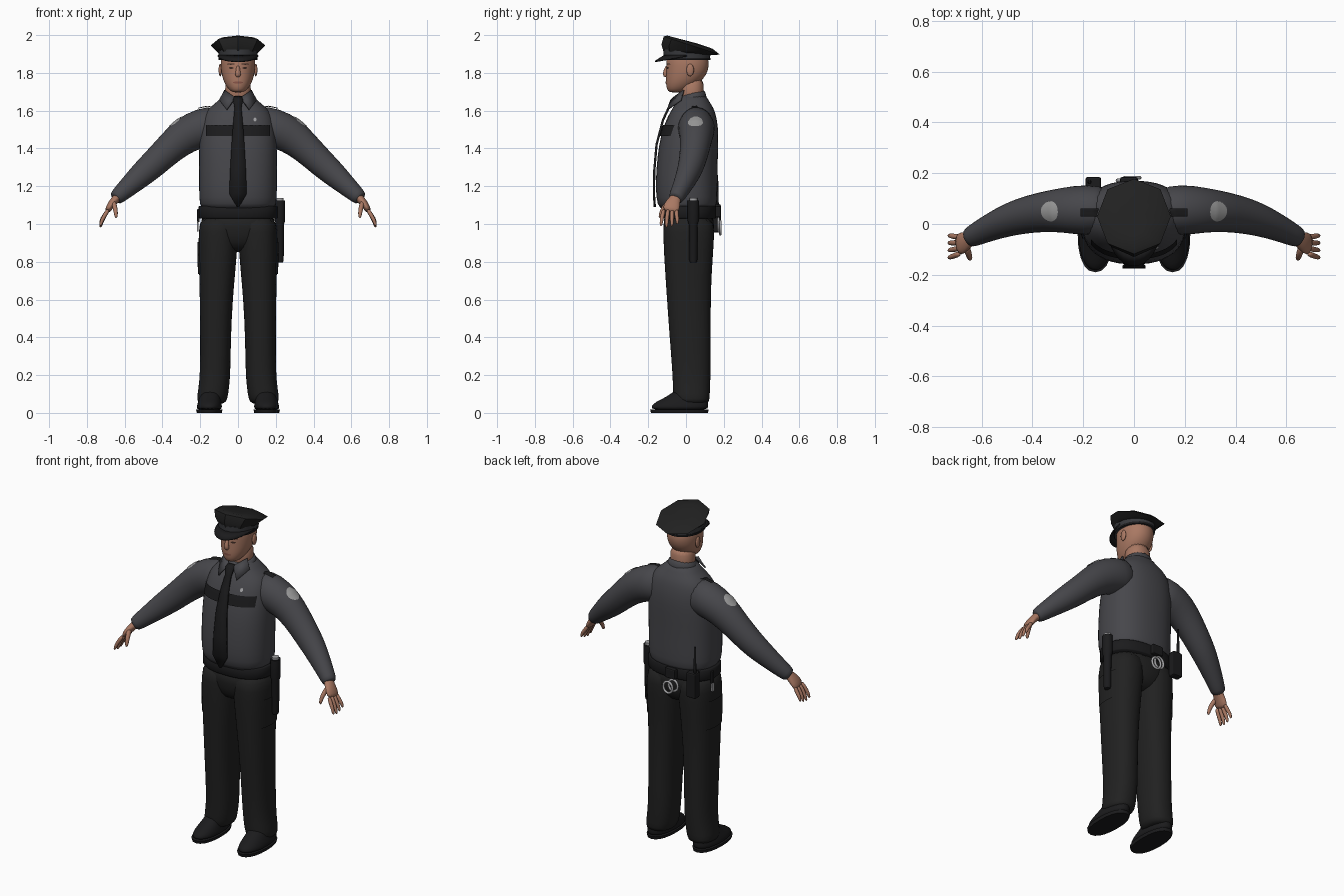
import bpy, bmesh, math
from mathutils import Vector, Matrix

cube = bpy.data.objects.get("Cube")
if cube:
    bpy.data.objects.remove(cube, do_unlink=True)


def material(name, r, g, b):
    m = bpy.data.materials.new(name)
    m.use_nodes = True
    m.diffuse_color = (r, g, b, 1)
    bsdf = m.node_tree.nodes["Principled BSDF"]
    bsdf.inputs["Base Color"].default_value = (r, g, b, 1)
    bsdf.inputs["Roughness"].default_value = 0.8
    return m


SHIRT = material("shirt_grey", .062, .062, .07)
CLOTH = material("trouser_black", .015, .015, .015)
BLACK = material("gear_black", .011, .011, .012)
SKIN = material("skin", .40, .19, .125)
LIP = material("lip", .25, .09, .065)
DARK = material("eye_brown", .05, .025, .018)
BAND = material("band_grey", .04, .042, .047)
PATCH = material("patch_grey", .32, .32, .32)
METAL = material("metal", .38, .38, .39)
SIDES = ((1, "left_"), (-1, "right_"))


def add(name, verts, faces, mat, sub=0, angle=None):
    me = bpy.data.meshes.new(name)
    me.from_pydata([tuple(v) for v in verts], [], faces)
    me.materials.append(mat)
    ob = bpy.data.objects.new(name, me)
    bpy.context.collection.objects.link(ob)
    me.polygons.foreach_set("use_smooth", [True] * len(me.polygons))
    if angle:
        bpy.ops.object.select_all(action='DESELECT')
        ob.select_set(True)
        bpy.context.view_layer.objects.active = ob
        bpy.ops.object.shade_smooth_by_angle(angle=math.radians(angle))
    if sub:
        ob.modifiers.new("smooth", 'SUBSURF').levels = sub
        ob.modifiers["smooth"].render_levels = sub
    return ob


def loft(name, rings, mat, sub, angle=None):
    n, m = len(rings[0]), len(rings)
    faces = [(i*n + j, i*n + (j+1) % n, (i+1)*n + (j+1) % n, (i+1)*n + j)
             for i in range(m-1) for j in range(n)]
    faces += [tuple(reversed(range(n))), tuple(range((m-1)*n, m*n))]
    return add(name, [v for r in rings for v in r], faces, mat, sub, angle)


def tower(name, rows, mat, n=20, p=2.2, sub=1, angle=None):
    """Stack of rounded sections: z, centre x, half width, front y, back y, slope."""
    rings = []
    for z, cx, hw, y0, y1, *slope in rows:
        k, ring = (slope or [0])[0], []
        for j in range(n):
            c, s = math.cos(math.tau*j/n), math.sin(math.tau*j/n)
            c, s = (math.copysign(abs(t)**(2/p), t) for t in (c, s))
            dy = s*(y1-y0)/2
            ring.append((cx + c*hw, (y0+y1)/2 + dy, z + k*dy))
        rings.append(ring)
    return loft(name, rings, mat, sub, angle)


def limb(name, rows, mat, side=1, n=12, sub=1):
    """Tube along a path: x, y, z, radius along y, radius across."""
    pts = [Vector((r[0]*side, r[1], r[2])) for r in rows]
    rings = []
    for i, r in enumerate(rows):
        t = (pts[min(i+1, len(pts)-1)] - pts[max(i-1, 0)]).normalized()
        u = Vector((0, 1, 0)) if abs(t.y) < .9 else Vector((1, 0, 0))
        u = (u - t*u.dot(t)).normalized()
        v = t.cross(u)
        rings.append([pts[i] + u*r[3]*math.cos(math.tau*j/n)
                      + v*r[4]*math.sin(math.tau*j/n) for j in range(n)])
    return loft(name, rings, mat, sub)


def blob(name, loc, size, mat):
    bm = bmesh.new()
    bmesh.ops.create_uvsphere(bm, u_segments=14, v_segments=10, radius=1)
    bmesh.ops.transform(bm, verts=bm.verts,
                        matrix=Matrix.Translation(loc) @ Matrix.Diagonal((*size, 1)))
    ob = add(name, [], [], mat)
    bm.to_mesh(ob.data)
    bm.free()
    ob.data.polygons.foreach_set("use_smooth", [True] * len(ob.data.polygons))
    return ob


def decal(name, loc, normal, w, h, target, mat, rounded=False, offset=.004):
    """Thin plate projected onto the surface of a part."""
    n = 10
    verts = []
    for i in range(n+1):
        for j in range(n+1):
            a, b = 2*j/n - 1, 2*i/n - 1
            if rounded:
                a, b = a*math.sqrt(1 - b*b/2), b*math.sqrt(1 - a*a/2)
            verts.append((a*w, b*h, 0))
    faces = [(i*(n+1)+j, i*(n+1)+j+1, (i+1)*(n+1)+j+1, (i+1)*(n+1)+j)
             for i in range(n) for j in range(n)]
    ob = add(name, verts, faces, mat)
    z = Vector(normal).normalized()
    x = Vector((1, 0, 0)) if abs(z.z) > .95 else Vector((0, 0, 1)).cross(z).normalized()
    rot = Matrix((x, z.cross(x), z)).transposed().to_4x4()
    ob.matrix_world = Matrix.Translation(loc) @ rot
    wrap = ob.modifiers.new("wrap", 'SHRINKWRAP')
    wrap.target, wrap.offset = target, offset
    wrap.wrap_method = 'PROJECT'
    wrap.use_project_z = True
    wrap.use_positive_direction, wrap.use_negative_direction = False, True
    return ob


def plate(name, verts, faces, mat, thick):
    ob = add(name, verts, faces, mat)
    mod = ob.modifiers.new("thickness", 'SOLIDIFY')
    mod.thickness, mod.offset = thick, 0
    return ob


def box(name, loc, size, mat, bevel=.008):
    bm = bmesh.new()
    bmesh.ops.create_cube(bm, size=1)
    bmesh.ops.transform(bm, verts=bm.verts,
                        matrix=Matrix.Translation(loc) @ Matrix.Diagonal((*size, 1)))
    ob = add(name, [], [], mat)
    bm.to_mesh(ob.data)
    bm.free()
    mod = ob.modifiers.new("bevel", 'BEVEL')
    mod.width, mod.segments = bevel, 2
    return ob


# Shirt body, belt and hips
shirt = tower("shirt_body", [
    (1.07, 0, .19, -.13, .155), (1.10, 0, .205, -.153, .165), (1.18, 0, .208, -.163, .168),
    (1.30, 0, .208, -.158, .168), (1.42, 0, .208, -.145, .172), (1.51, 0, .2, -.122, .172),
    (1.575, 0, .185, -.095, .16), (1.615, 0, .155, -.07, .147), (1.65, 0, .105, -.05, .122),
    (1.69, 0, .078, -.035, .105)], SHIRT, n=24, p=2.35)
tower("belt", [(1.03, 0, .206, -.128, .157), (1.035, 0, .21, -.132, .16),
               (1.09, 0, .21, -.132, .16), (1.095, 0, .206, -.128, .157)], BLACK, n=32, p=2.35, sub=0)
tower("hips", [(.85, 0, .07, -.06, .08), (.90, 0, .165, -.108, .138), (.98, 0, .205, -.122, .152),
               (1.07, 0, .2, -.125, .152)], CLOTH)

# Collar, tie
tower("collar_band", [(1.635, 0, .1, -.055, .12), (1.67, 0, .084, -.042, .108, .1),
                      (1.705, 0, .076, -.03, .1, .3)], SHIRT, p=2)
tie_rows = [(1.672, .02, -.058), (1.655, .026, -.078), (1.615, .018, -.092), (1.55, .024, -.122),
            (1.42, .034, -.156), (1.28, .042, -.168), (1.16, .046, -.17), (1.09, .006, -.165)]
plate("tie", [(s*w, y, z) for z, w, y in tie_rows for s in (-1, 1)],
      [(2*i, 2*i+2, 2*i+3, 2*i+1) for i in range(len(tie_rows)-1)], BLACK, .012)

# Neck, head and face
tower("neck", [(1.62, 0, .075, -.03, .1), (1.70, 0, .068, -.035, .092), (1.78, 0, .07, -.04, .1)], SKIN)
head = tower("head", [
    (1.695, 0, .028, -.088, -.02), (1.712, 0, .05, -.102, .02), (1.745, 0, .073, -.108, .07),
    (1.79, 0, .088, -.107, .112), (1.84, 0, .093, -.106, .124), (1.88, 0, .093, -.106, .12),
    (1.93, 0, .07, -.08, .09)], SKIN, p=2.1)
limb("nose", [(0, -.098, 1.84, .008, .009), (0, -.108, 1.815, .011, .011),
              (0, -.112, 1.79, .014, .018), (0, -.104, 1.778, .009, .012)], SKIN, n=10)
decal("mouth", (0, -.2, 1.749), (0, -1, 0), .026, .006, head, LIP, True, .002)
for s, side in SIDES:
    decal(side + "eye", (s*.036, -.2, 1.826), (0, -1, 0), .013, .005, head, DARK, True, .002)
    decal(side + "eyebrow", (s*.038, -.2, 1.847), (0, -1, 0), .02, .004, head, DARK, True, .002)
    blob(side + "ear", (s*.094, .022, 1.815), (.009, .02, .033), SKIN)

# Peaked cap
tower("cap_band", [(1.868, 0, .1, -.116, .126), (1.915, 0, .104, -.12, .13, -.08)], BAND, n=24, p=2, sub=0, angle=40)
tower("cap_piping", [(1.868, 0, .103, -.119, .129), (1.88, 0, .104, -.12, .13)], BLACK, n=24, p=2, sub=0, angle=40)
tower("cap_crown", [(1.905, 0, .103, -.12, .128, -.08), (1.922, 0, .122, -.13, .15, -.2),
                    (1.945, 0, .145, -.118, .178, -.32), (1.963, 0, .115, -.1, .14, -.29),
                    (1.97, 0, .05, -.05, .06, -.26)], CLOTH, n=8, p=2.1, sub=0, angle=40)
arc = [math.pi*(1 + i/16) for i in range(17)]
visor = [(.102*math.cos(a), .004 + .118*math.sin(a), 1.892) for a in arc]
visor += [(.106*math.cos(a), .004 + .168*math.sin(a), 1.888 + .028*math.sin(a)) for a in arc]
plate("cap_visor", visor, [(i, i+17, i+18, i+1) for i in range(16)], BLACK, .007)

for s, side in SIDES:
    # Collar flap
    plate(side + "collar_flap", [(s*x, y, z) for x, y, z in (
        (.014, -.066, 1.668), (.07, -.012, 1.708), (.098, -.028, 1.655), (.06, -.1, 1.605))],
        [(0, 1, 2, 3)], SHIRT, .009)

    # Sleeve
    sleeve = limb(side + "sleeve", [
        (.08, .055, 1.53, .09, .108), (.19, .055, 1.51, .104, .107), (.28, .055, 1.472, .09, .1),
        (.36, .048, 1.402, .08, .083), (.45, .03, 1.315, .072, .075), (.51, .01, 1.262, .063, .068),
        (.58, -.02, 1.198, .052, .054), (.64, -.05, 1.143, .043, .043), (.652, -.057, 1.132, .036, .036)],
        SHIRT, s, n=16)

    # Hand, fingers and thumb
    limb(side + "palm", [(.62, -.042, 1.16, .028, .025), (.65, -.06, 1.13, .032, .023),
                         (.675, -.075, 1.1, .046, .02), (.695, -.083, 1.062, .045, .016)], SKIN, s)
    for k, finger in enumerate(("little", "ring", "middle", "index")):
        y, drop = -.05 - .022*k, (.012, 0, -.005, .002)[k]
        limb(side + finger + "_finger", [
            (.685, y, 1.08, .012, .012), (.706, y - .003*k, 1.045, .012, .012),
            (.722, y - .006*k + .004, 1.015 + drop, .0105, .0105),
            (.73, y - .007*k + .004, .985 + drop, .007, .007)], SKIN, s, n=8)
    limb(side + "thumb", [(.66, -.085, 1.12, .018, .015), (.652, -.115, 1.09, .015, .014),
                          (.646, -.132, 1.06, .012, .012), (.645, -.14, 1.03, .008, .008)], SKIN, s, n=8)

    # Shoulder patch, shoulder strap and pocket flap
    decal(side + "shoulder_patch", (s*.39, .05, 1.61), (s*.65, 0, .76), .04, .042, sleeve, PATCH, True)
    decal(side + "shoulder_strap", (s*.175, .045, 1.75), (0, 0, 1), .036, .016, sleeve, BLACK, False, .009)
    decal(side + "pocket_flap", (s*.093, -.25, 1.495), (0, -1, 0), .077, .03, shirt, BLACK, False, .008)

    # Trouser leg and cargo pocket
    leg = tower(side + "trouser_leg", [
        (.045, s*.14, .07, -.05, .12), (.07, s*.138, .082, -.068, .126), (.13, s*.128, .082, -.07, .128),
        (.22, s*.12, .081, -.073, .132), (.4, s*.119, .082, -.088, .132), (.6, s*.115, .088, -.102, .132),
        (.75, s*.11, .097, -.112, .138), (.86, s*.107, .103, -.119, .146), (.96, s*.104, .106, -.122, .152),
        (1.05, s*.1, .1, -.122, .145)], CLOTH, p=2.3)
    decal(side + "cargo_pocket", (s*.4, .015, .82), (s, 0, 0), .075, .085, leg, CLOTH, False, .007)

    # Shoe
    tower(side + "sole", [(0, s*.152, .066, -.185, .116), (.018, s*.152, .07, -.19, .12)],
          BLACK, p=2.3, sub=0, angle=40)
    tower(side + "shoe", [(.012, s*.152, .068, -.188, .12), (.035, s*.152, .068, -.187, .12),
                          (.058, s*.15, .062, -.165, .12), (.085, s*.147, .056, -.1, .118),
                          (.13, s*.142, .05, -.05, .11)], BLACK)

# Small chest badge
decal("chest_badge", (.09, -.25, 1.553), (0, -1, 0), .008, .01, shirt, METAL, True)

# Baton in its holder
tower("baton", [(.795, .222, .016, .022, .056), (.81, .222, .02, .017, .06), (1.0, .222, .022, .015, .062),
                (1.02, .222, .028, .008, .07), (1.125, .222, .028, .008, .07)], BLACK, n=12, p=2, sub=0, angle=40)
tower("baton_tip", [(1.12, .222, .02, .018, .06), (1.138, .222, .02, .018, .06)], METAL, n=12, p=2, sub=0, angle=40)

# Radio with antenna
box("radio", (-.16, .162, 1.03), (.062, .045, .15), BLACK)
box("radio_clip", (-.16, .145, 1.07), (.04, .04, .07), BLACK)
limb("radio_antenna", [(-.175, .165, 1.09, .009, .009), (-.175, .165, 1.13, .008, .008),
                       (-.175, .165, 1.26, .005, .005)], BLACK, n=8, sub=0)

# Handcuffs below a belt pouch, and keys
box("cuff_pouch", (-.02, .17, 1.065), (.07, .03, .06), BLACK)
for k, part in enumerate(("upper", "lower")):
    loop = [(-.035 + .028*k + .03*math.cos(a), .172 + .01*k, .995 - .015*k + .034*math.sin(a))
            for a in (math.tau*i/16 for i in range(17))]
    cu = bpy.data.curves.new(part + "_handcuff", 'CURVE')
    cu.dimensions, cu.bevel_depth, cu.bevel_resolution = '3D', .007, 2
    sp = cu.splines.new('POLY')
    sp.points.add(len(loop) - 2)
    for pt, co in zip(sp.points, loop):
        pt.co = (*co, 1)
    sp.use_cyclic_u = True
    cu.materials.append(METAL)
    bpy.context.collection.objects.link(bpy.data.objects.new(part + "_handcuff", cu))
box("key_strap", (-.21, .05, 1.045), (.012, .022, .07), BLACK, .003)
box("keys", (-.213, .05, .985), (.01, .02, .05), METAL, .003)
